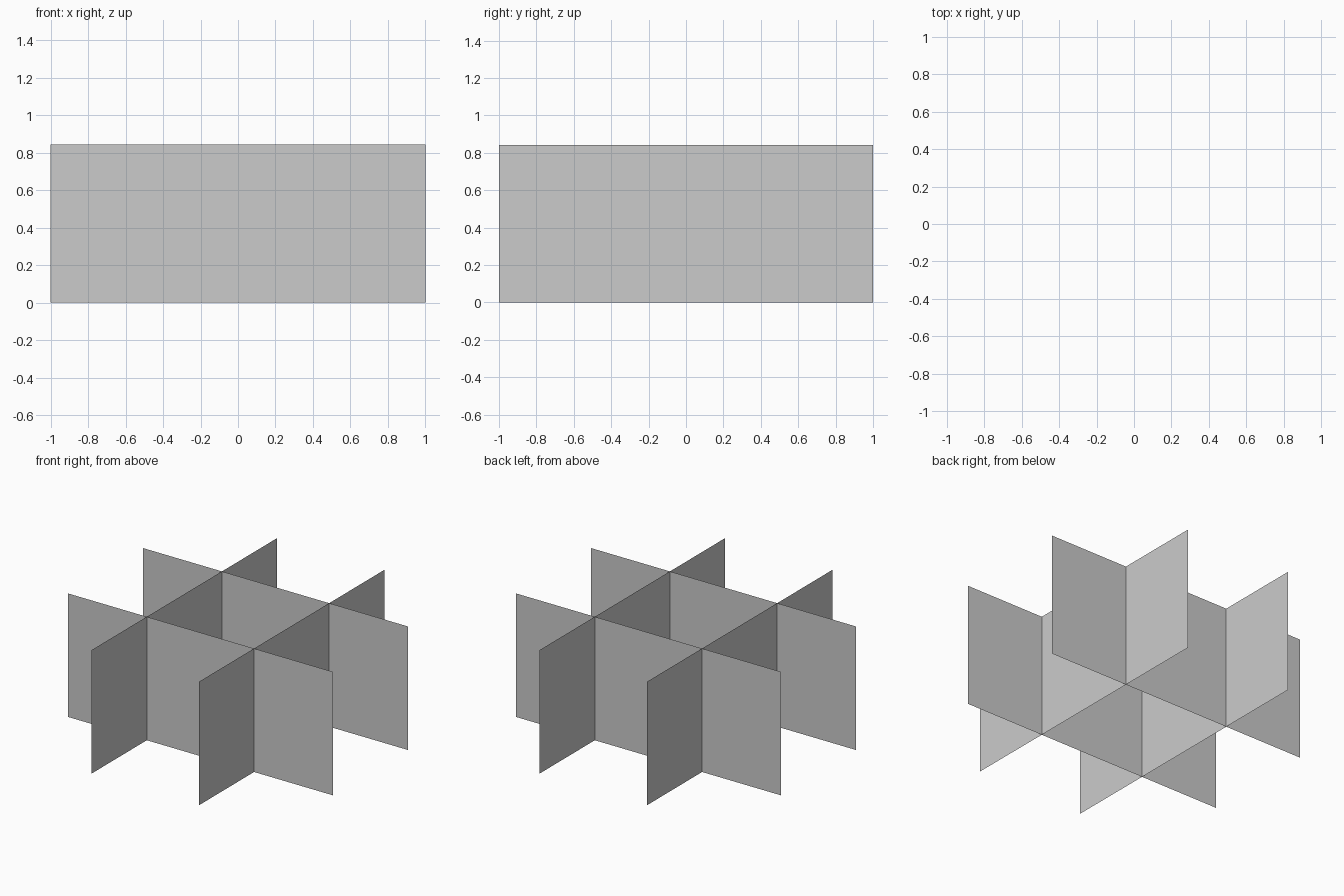
import bpy, bmesh
from math import pi
from mathutils import Matrix

if "Cube" in bpy.data.objects:
    bpy.data.objects.remove(bpy.data.objects["Cube"])

HEIGHT = 0.843   # panel height
OFFSET = 0.405   # distance of each panel from the centre


def panel(name, offset, angle):
    """Upright zero-thickness sheet, 2 wide, turned about the z axis."""
    bm = bmesh.new()
    corners = [(-1, 0), (1, 0), (1, HEIGHT), (-1, HEIGHT)]
    bm.faces.new([bm.verts.new((x, offset, z)) for x, z in corners])
    bm.transform(Matrix.Rotation(angle, 4, 'Z'))
    mesh = bpy.data.meshes.new(name)
    bm.to_mesh(mesh)
    bm.free()
    bpy.context.collection.objects.link(bpy.data.objects.new(name, mesh))


# Four crossing sheets in a hash layout, each facing outwards
for i, side in enumerate(("front", "right", "back", "left")):
    panel(side + "_panel", -OFFSET, i * pi / 2)
